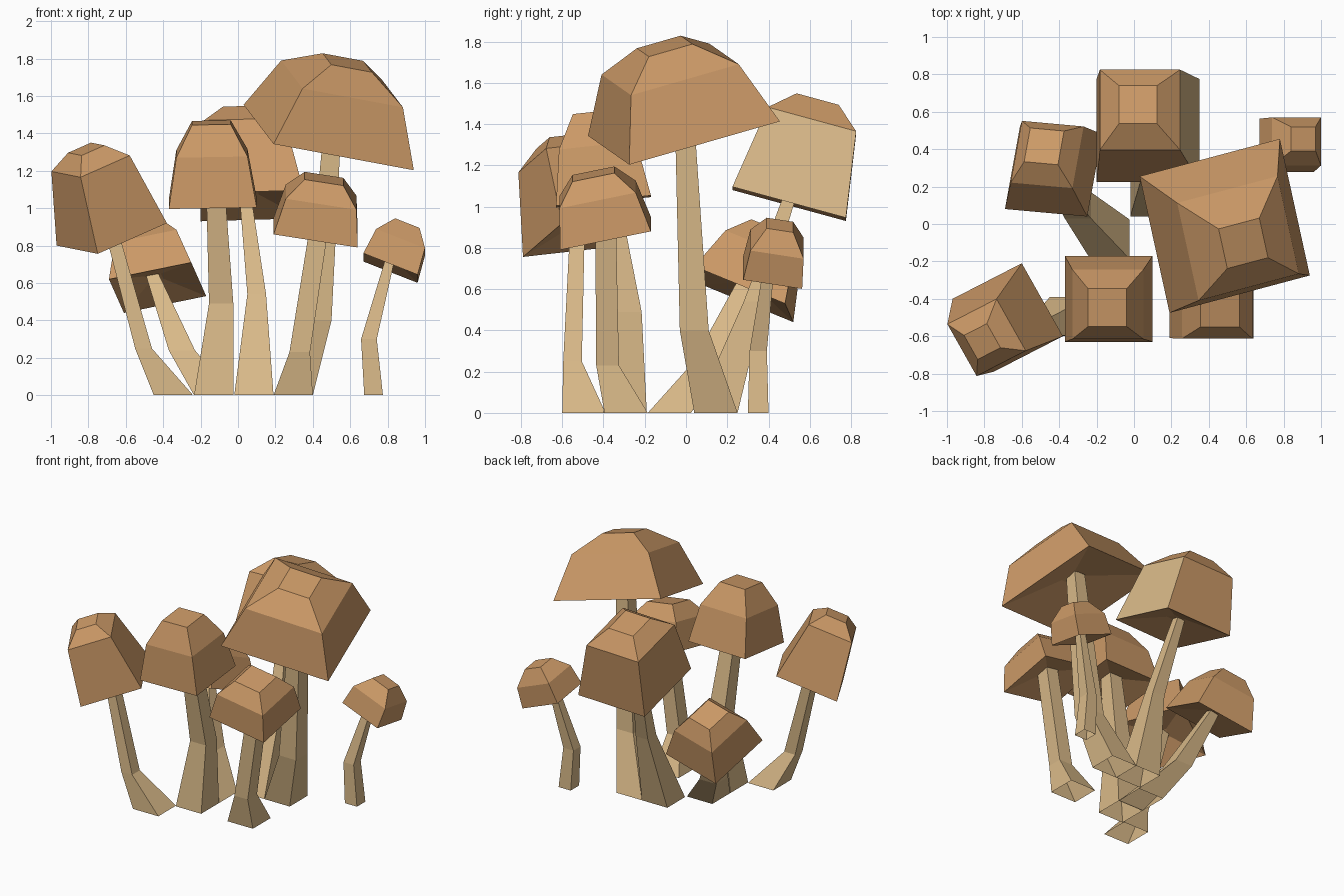
import bpy
from mathutils import Vector

if "Cube" in bpy.data.objects:
    bpy.data.objects.remove(bpy.data.objects["Cube"], do_unlink=True)


def material(name, color):
    mat = bpy.data.materials.new(name)
    mat.use_nodes = True
    mat.diffuse_color = (*color, 1)
    mat.node_tree.nodes["Principled BSDF"].inputs["Base Color"].default_value = (*color, 1)
    return mat


CAP = material("cap brown", (0.60, 0.32, 0.135))
STEM = material("stem tan", (0.70, 0.49, 0.25))
CORNERS = ((-1, -1), (1, -1), (1, 1), (-1, 1))


def loft(name, rings, mats, closed_bottom):
    """Skin a stack of four-cornered rings with a closed top."""
    verts = [p for ring in rings for p in ring]
    faces = [(3, 2, 1, 0)] if closed_bottom else []
    for r in range(len(rings) - 1):
        for i in range(4):
            j = (i + 1) % 4
            faces.append((4 * r + i, 4 * r + j, 4 * r + 4 + j, 4 * r + 4 + i))
    top = 4 * (len(rings) - 1)
    faces.append(tuple(top + i for i in range(4)))
    mesh = bpy.data.meshes.new(name)
    mesh.from_pydata(verts, [], faces)
    for mat in mats:
        mesh.materials.append(mat)
    obj = bpy.data.objects.new(name, mesh)
    bpy.context.collection.objects.link(obj)
    return obj


def cap(name, center, u, v, shoulder, crown, shift=0.0):
    """Tilted cap with a hollow underside: u and v are half edges,
    shoulder and crown are (height, scale)."""
    center, u, v = Vector(center), Vector(u), Vector(v)
    axis = u.cross(v).normalized()
    hollow = (0.27 * u.length, 0.15)
    rings = []
    for height, scale in (hollow, (0, 1), shoulder, crown):
        mid = center + axis * height + u * shift * height
        rings.append([mid + (u * a + v * b) * scale for a, b in CORNERS])
    return loft(name + "_cap", rings, [CAP, STEM], True)


def stem(name, *sections):
    """Bent square stem, open at the foot, from sections of (x, y, z, half width)."""
    rings = [[(x + a * w, y + b * w, z) for a, b in CORNERS] for x, y, z, w in sections]
    return loft(name + "_stem", rings, [STEM], False)


# Caps
cap("large", (0.485, -0.01, 1.378), (0.375, 0.10, -0.07), (-0.08, 0.365, 0.105),
    (0.303, 0.715), (0.422, 0.29))
cap("front_left", (0.415, -0.39, 0.87), (0.225, 0, -0.035), (0, 0.22, 0.045),
    (0.195, 0.84), (0.297, 0.46))
cap("front_middle", (-0.135, -0.40, 1.025), (0.235, 0, 0.004), (0, 0.23, 0.025),
    (0.27, 0.81), (0.435, 0.44))
cap("front_right", (-0.675, -0.50, 0.86), (0.185, 0.095, 0.082), (-0.11, 0.195, 0.022),
    (0.41, 0.71), (0.493, 0.33))
cap("low", (-0.43, 0.28, 0.575), (0.22, -0.02, 0.045), (0.04, 0.22, -0.09),
    (0.23, 0.75), (0.34, 0.41))
rear = cap("rear", (0.075, 0.50, 1.013), (0.275, 0, 0.008), (0, 0.275, -0.075),
           (0.42, 0.78), (0.525, 0.37), -0.27)
cap("small", (0.815, 0.42, 0.68), (0.145, 0, -0.057), (0, 0.143, -0.022),
    (0.15, 0.90), (0.25, 0.45))

# Pale lower panel on the left side of the rear cap
side = [p for p in rear.data.polygons if p.normal.x > 0.7]
min(side, key=lambda p: p.center.z).material_index = 1

# Stems
stem("large", (0.295, 0.145, 0, 0.105), (0.43, 0.04, 0.40, 0.07), (0.51, -0.01, 1.49, 0.045))
stem("front_left", (0.295, -0.29, 0, 0.105), (0.33, -0.38, 0.23, 0.055),
     (0.44, -0.39, 0.94, 0.05))
stem("front_middle", (-0.13, -0.295, 0, 0.105), (-0.09, -0.28, 0.49, 0.065),
     (-0.12, -0.385, 1.10, 0.05))
stem("front_right", (-0.345, -0.495, 0, 0.105), (-0.505, -0.55, 0.25, 0.045),
     (-0.69, -0.525, 0.93, 0.035))
stem("low", (-0.13, -0.08, 0, 0.105), (-0.30, 0.10, 0.24, 0.07), (-0.46, 0.29, 0.65, 0.035))
stem("rear", (0.085, 0.145, 0, 0.105), (0.10, 0.33, 0.54, 0.05), (0.035, 0.52, 1.10, 0.03))
stem("small", (0.725, 0.35, 0, 0.05), (0.70, 0.35, 0.30, 0.042), (0.815, 0.405, 0.735, 0.025))
